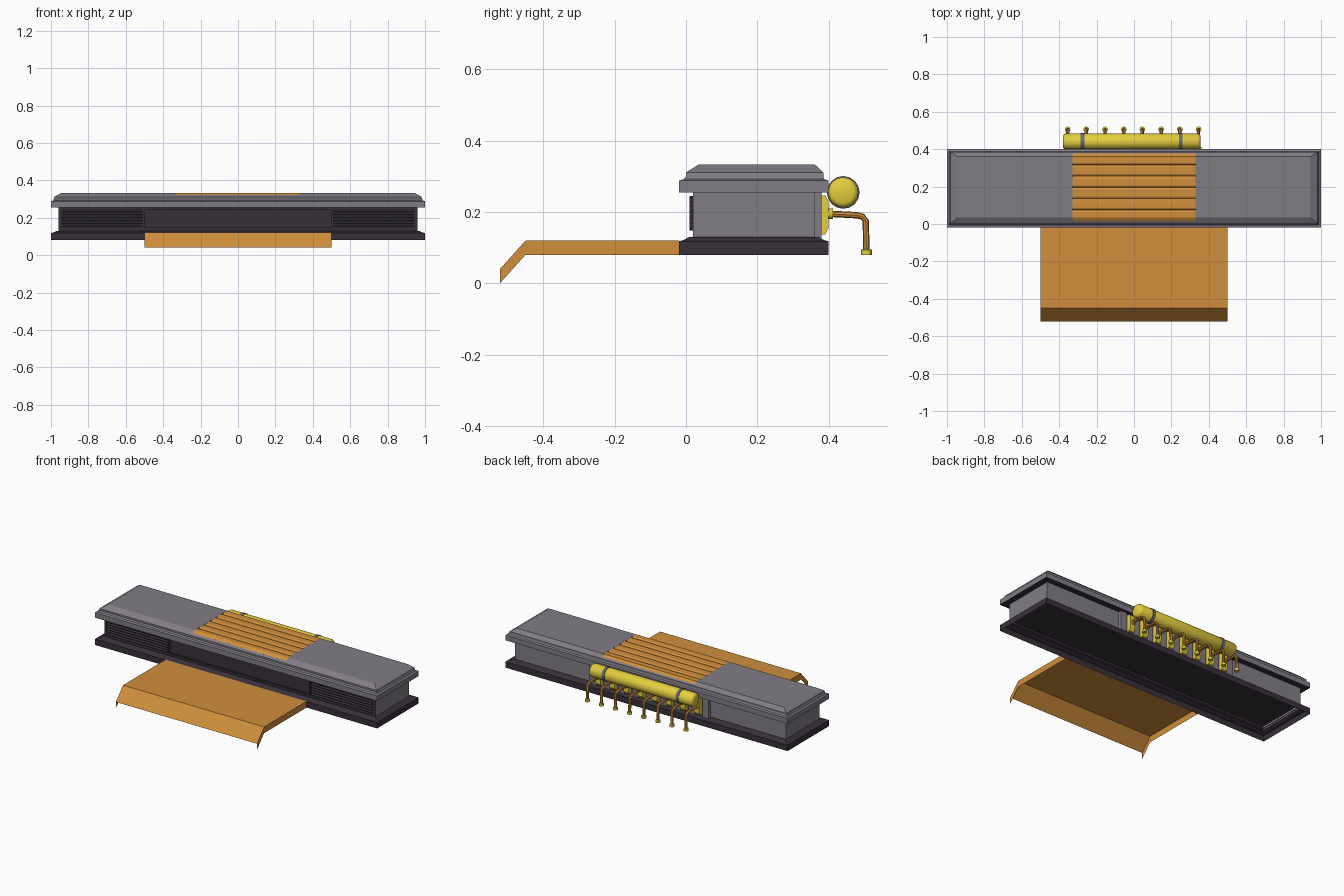
import bpy, bmesh, math
from mathutils import Vector, Matrix

if "Cube" in bpy.data.objects:
    bpy.data.objects.remove(bpy.data.objects["Cube"])


def mat(name, c):
    m = bpy.data.materials.new(name)
    m.diffuse_color = (*c, 1)
    m.use_nodes = True
    m.node_tree.nodes["Principled BSDF"].inputs["Base Color"].default_value = m.diffuse_color
    return m


GREY = mat("stone grey", (0.22, 0.203, 0.237))
DARK = mat("dark charcoal", (0.04, 0.03, 0.042))
WOOD = mat("copper orange", (0.63, 0.272, 0.045))
GOLD = mat("brass yellow", (0.78, 0.62, 0.05))
STEEL = mat("band grey", (0.14, 0.14, 0.16))


def finish(bm, name, mats, rule=None, smooth=False):
    bm.normal_update()
    if rule:
        for f in bm.faces:
            f.material_index = rule(f)
    me = bpy.data.meshes.new(name)
    bm.to_mesh(me)
    bm.free()
    for m in mats:
        me.materials.append(m)
    ob = bpy.data.objects.new(name, me)
    bpy.context.collection.objects.link(ob)
    if smooth:
        bpy.ops.object.select_all(action='DESELECT')
        ob.select_set(True)
        bpy.context.view_layer.objects.active = ob
        bpy.ops.object.shade_smooth_by_angle(angle=math.radians(40))
    return ob


def stack(bm, rings, bottom=True, top=True):
    """Rectangular rings (x0, x1, y0, y1, z) joined into a stepped block."""
    vs = [[bm.verts.new(p) for p in ((a, c, z), (b, c, z), (b, d, z), (a, d, z))]
          for a, b, c, d, z in rings]
    for lo, hi in zip(vs, vs[1:]):
        for i in range(4):
            j = (i + 1) % 4
            bm.faces.new((lo[i], lo[j], hi[j], hi[i]))
    if bottom:
        bm.faces.new(vs[0][::-1])
    if top:
        bm.faces.new(vs[-1])


def box(bm, x0, x1, y0, y1, z0, z1):
    stack(bm, [(x0, x1, y0, y1, z0), (x0, x1, y0, y1, z1)])


def extrude_x(bm, profile, x0, x1):
    """Extrude a (y, z) profile along x as a closed solid."""
    a = [bm.verts.new((x0, y, z)) for y, z in profile]
    b = [bm.verts.new((x1, y, z)) for y, z in profile]
    n = len(profile)
    for i in range(n):
        bm.faces.new((a[i], a[(i + 1) % n], b[(i + 1) % n], b[i]))
    bm.faces.new(a[::-1])
    bm.faces.new(b)
    bmesh.ops.recalc_face_normals(bm, faces=bm.faces)


def lathe(bm, prof, axis, loc, n=16):
    """Revolve (distance, radius) pairs about an axis through loc."""
    rot = Vector((0, 0, 1)).rotation_difference(Vector(axis)).to_matrix().to_4x4()
    m = Matrix.Translation(loc) @ rot
    rs = [[bm.verts.new(m @ Vector((r * math.cos(t), r * math.sin(t), h)))
           for t in (2 * math.pi * k / n for k in range(n))] for h, r in prof]
    for lo, hi in zip(rs, rs[1:]):
        for i in range(n):
            j = (i + 1) % n
            bm.faces.new((lo[i], lo[j], hi[j], hi[i]))
    bm.faces.new(rs[0][::-1])
    bm.faces.new(rs[-1])


def sym(hx, y0, y1, z):
    return (-hx, hx, y0, y1, z)


# Plinth, open underneath, with a recessed floor
bm = bmesh.new()
stack(bm, [sym(1, -.02, .4, .08), sym(1, -.02, .4, .118), sym(.985, -.008, .388, .121),
           sym(.97, .008, .372, .13), sym(.955, .025, .355, .13)], False, False)
box(bm, -.957, .957, .023, .357, .145, .15)
finish(bm, "plinth", [DARK])

# Body walls, dark at the front
bm = bmesh.new()
stack(bm, [sym(.96, .02, .36, .12), sym(.96, .02, .36, .257)], False, False)
finish(bm, "body_walls", [GREY, DARK], lambda f: int(f.normal.y < -.5))

# Stepped top slab with a dark underside and a recess for the slats
bm = bmesh.new()
stack(bm, [sym(1, -.02, .4, .255), sym(1, -.02, .4, .288), sym(.988, -.006, .388, .292),
           sym(.985, 0, .385, .30), sym(.982, 0, .385, .311), sym(.945, .035, .362, .333)])
slab = finish(bm, "top_slab", [GREY, DARK], lambda f: int(f.normal.z < -.5))
bm = bmesh.new()
box(bm, -.33, .33, .015, .376, .312, .4)
cutter = finish(bm, "recess_cutter", [GREY])
mod = slab.modifiers.new("recess", 'BOOLEAN')
mod.operation, mod.object, mod.solver = 'DIFFERENCE', cutter, 'EXACT'
bpy.context.view_layer.objects.active = slab
bpy.ops.object.modifier_apply(modifier=mod.name)
bpy.data.objects.remove(cutter)

# Inlaid slats across the middle of the top, following the slab's edge slope
bm = bmesh.new()
prof = [(.015, .312), (.015, .3205), (.034, .3325)]
for k in range(1, 6):
    y = .0155 + k * .06
    prof += [(y - .011, .3325), (y - .004, .329), (y, .323), (y + .004, .329), (y + .011, .3325)]
prof += [(.362, .3325), (.376, .3195), (.376, .312)]
extrude_x(bm, prof, -.33, .33)
finish(bm, "top_slats", [WOOD])

# Front centre panel with raised border
bm = bmesh.new()
box(bm, -.49, .49, .014, .022, .15, .243)
for z0, z1 in ((.148, .156), (.237, .245)):
    box(bm, -.5, .5, .01, .022, z0, z1)
for s in (-1, 1):
    box(bm, s * .495 - .005, s * .495 + .005, .01, .022, .148, .245)
finish(bm, "front_panel", [DARK])

# Front louvres either side
bm = bmesh.new()
for s in (-1, 1):
    a, b = sorted((s * .51, s * .94))
    for k in range(6):
        z = .15 + k * .016
        extrude_x(bm, [(.022, z), (.011, z), (.011, z + .004), (.022, z + .013)], a, b)
finish(bm, "front_louvres", [DARK])

# Front step: hollow shell with a folded lip, open at front and below
bm = bmesh.new()
prof = [(-.02, .12), (-.45, .12), (-.522, .04), (-.522, 0), (-.45, .08), (-.02, .08)]
L, R = [[bm.verts.new((x, y, z)) for y, z in prof] for x in (-.5, .5)]
for i in (0, 1):
    bm.faces.new((L[i], L[i + 1], R[i + 1], R[i]))
for s in (L, R):
    for q in ((s[0], s[1], s[4], s[5]), (s[1], s[2], s[3], s[4])):
        bm.faces.new(q)
bmesh.ops.recalc_face_normals(bm, faces=bm.faces)
if max(bm.faces, key=lambda f: f.calc_center_median().z).normal.z < 0:
    bmesh.ops.reverse_faces(bm, faces=bm.faces)
finish(bm, "front_step", [WOOD])

# Rear service panel with upright bars
bm = bmesh.new()
box(bm, -.42, .42, .355, .368, .125, .256)
for k in range(9):
    x = -.405 + k * .1
    box(bm, x - .022, x + .022, .36, .38, .125, .256)
finish(bm, "rear_panel", [GREY])

# Rear outlets: mounting plate, collar, pipe and nozzle
PIPE_X = [-.355 + .1 * k for k in range(8)]
PR = .009
plates, fittings, tubes = bmesh.new(), bmesh.new(), bmesh.new()
path = [(.405, .195), (.48, .191), (.495, .187), (.504, .175), (.506, .09)]
for x in PIPE_X:
    extrude_x(plates, [(.365, .137), (.39, .137), (.4, .155), (.4, .23),
                       (.39, .247), (.365, .247)], x - .018, x + .018)
    lathe(fittings, [(0, .015), (.014, .015)], (0, 1, 0), (x, .398, .195), 12)
    lathe(fittings, [(0, .015), (.014, .015), (.016, .011)], (0, 0, 1), (x, .506, .08), 12)
    rings = []
    for i, (y, z) in enumerate(path):
        p, q = path[max(i - 1, 0)], path[min(i + 1, len(path) - 1)]
        d = Vector((q[0] - p[0], q[1] - p[1])).normalized()
        rings.append([tubes.verts.new((x + PR * math.cos(t),
                                       y - d.y * PR * math.sin(t),
                                       z + d.x * PR * math.sin(t)))
                      for t in (math.pi * k / 4 for k in range(8))])
    for lo, hi in zip(rings, rings[1:]):
        for i in range(8):
            tubes.faces.new((lo[i], lo[(i + 1) % 8], hi[(i + 1) % 8], hi[i]))
    tubes.faces.new(rings[0][::-1])
    tubes.faces.new(rings[-1])
bmesh.ops.recalc_face_normals(tubes, faces=tubes.faces)
finish(plates, "outlet_plates", [GOLD])
finish(fittings, "outlet_fittings", [GOLD], smooth=True)
finish(tubes, "outlet_pipes", [WOOD], smooth=True)

# Rear tank with rounded ends
bm = bmesh.new()
lathe(bm, [(0, .03), (.004, .038), (.014, .043), (.721, .043), (.731, .038), (.735, .03)],
      (1, 0, 0), (-.38, .441, .255), 16)
finish(bm, "rear_tank", [GOLD], smooth=True)

# Tank bands
bm = bmesh.new()
for x in (-.275, .25):
    lathe(bm, [(0, .046), (.02, .046)], (1, 0, 0), (x - .01, .441, .255), 16)
finish(bm, "tank_bands", [STEEL], smooth=True)
